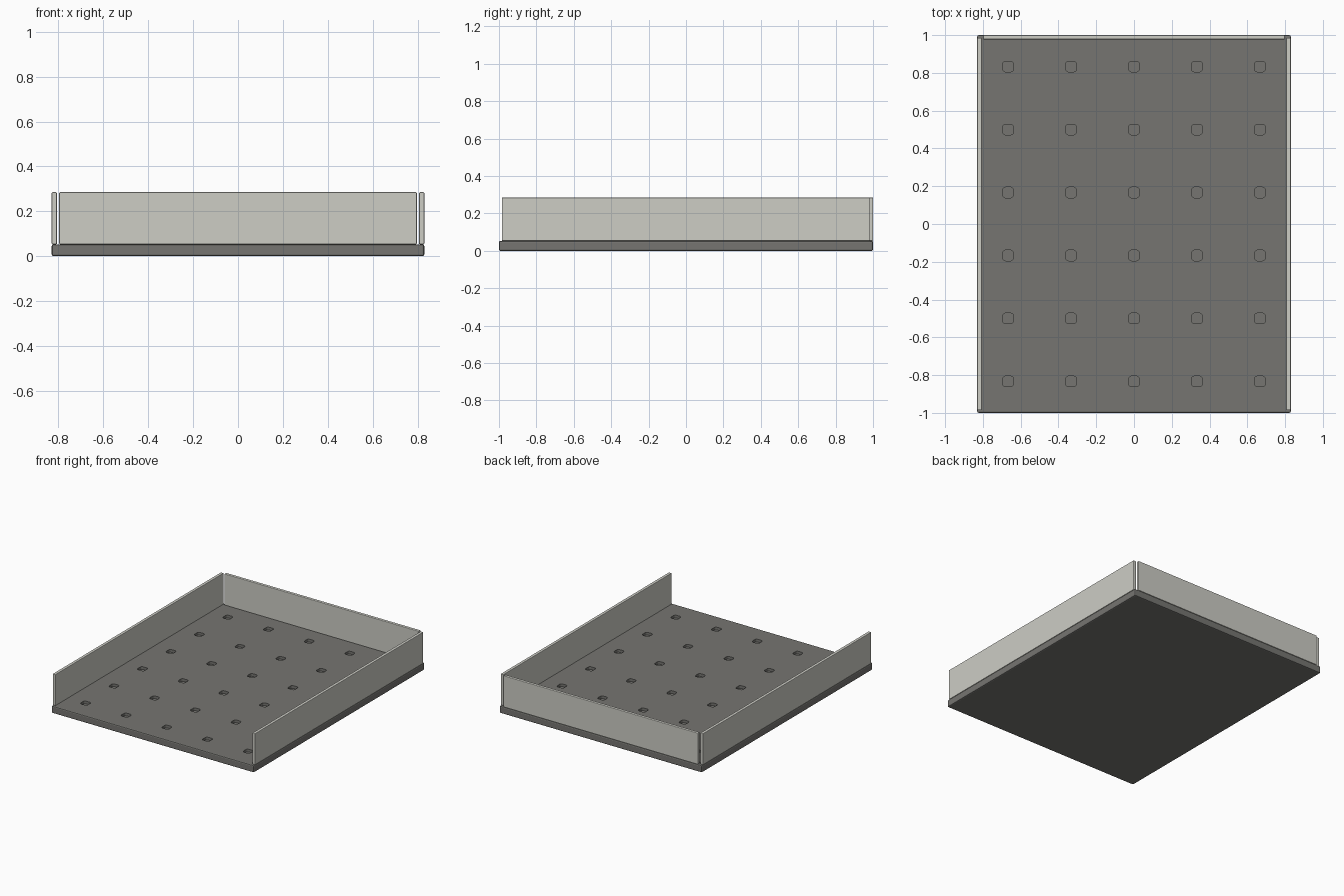
import bpy, bmesh
from mathutils import Matrix, Vector

default = bpy.data.objects.get("Cube")
if default:
    bpy.data.objects.remove(default, do_unlink=True)


def material(name, colour):
    m = bpy.data.materials.new(name)
    m.use_nodes = True
    m.diffuse_color = (*colour, 1)
    m.node_tree.nodes["Principled BSDF"].inputs["Base Color"].default_value = (*colour, 1)
    return m


dark_grey = material("dark warm grey", (0.18, 0.178, 0.165))
light_grey = material("light warm grey", (0.61, 0.61, 0.56))


def add_box(bm, low, high):
    low, high = Vector(low), Vector(high)
    place = Matrix.Translation((low + high) / 2) @ Matrix.Diagonal((*(high - low), 1))
    return bmesh.ops.create_cube(bm, size=1, matrix=place)["verts"]


def finish(bm, name, mat):
    mesh = bpy.data.meshes.new(name)
    bm.to_mesh(mesh)
    bm.free()
    mesh.materials.append(mat)
    ob = bpy.data.objects.new(name, mesh)
    bpy.context.collection.objects.link(ob)
    return ob


def bevelled_box(name, low, high, width, mat):
    bm = bmesh.new()
    add_box(bm, low, high)
    bmesh.ops.bevel(bm, geom=bm.edges[:], offset=width, segments=2,
                    profile=0.5, affect='EDGES')
    return finish(bm, name, mat)


# Overall sizes
half_x, half_y = 0.83, 1.0
deck_top, wall_top = 0.053, 0.285
thick = 0.023
pitch = 1 / 3

# Floor slab
floor = bevelled_box("floor", (-half_x, -half_y, 0), (half_x, half_y, deck_top), 0.008, dark_grey)

# Rounded square sockets sunk into the floor
bm = bmesh.new()
size = 0.028
for i in range(5):
    for j in range(6):
        x, y = (i - 2) * pitch, (j - 2.5) * pitch
        verts = add_box(bm, (x - size, y - size, deck_top - 0.02),
                        (x + size, y + size, deck_top + 0.02))
        uprights = {e for v in verts for e in v.link_edges
                    if abs(e.verts[0].co.z - e.verts[1].co.z) > 0.01}
        bmesh.ops.bevel(bm, geom=list(uprights), offset=0.014, segments=3,
                        profile=0.5, affect='EDGES')
cutter = finish(bm, "socket_cutter", dark_grey)
cutter.hide_render = True
cut = floor.modifiers.new("sockets", 'BOOLEAN')
cut.operation = 'DIFFERENCE'
cut.solver = 'EXACT'
cut.object = cutter
bpy.context.view_layer.objects.active = floor
bpy.ops.object.modifier_apply(modifier=cut.name)
bpy.data.objects.remove(cutter, do_unlink=True)

# Side walls, open at the front
for side, name in ((1, "left_wall"), (-1, "right_wall")):
    xs = sorted((side * half_x, side * (half_x - thick)))
    bevelled_box(name, (xs[0], -0.985, deck_top), (xs[1], 0.985, wall_top), 0.004, light_grey)

# Back wall, with a narrow gap at each corner
bevelled_box("back_wall", (-0.797, half_y - thick, deck_top),
             (0.797, half_y, wall_top), 0.004, light_grey)
